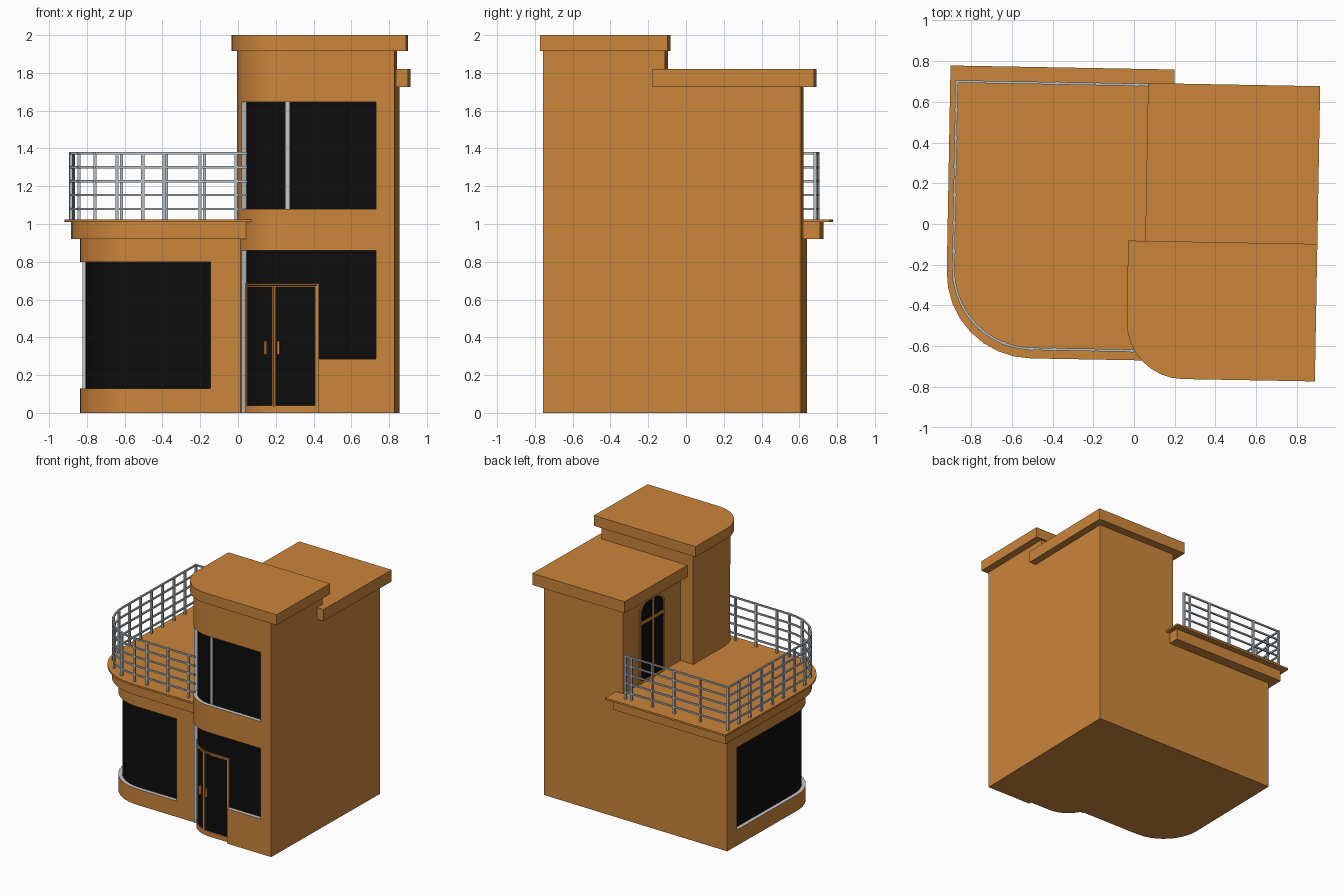
import bpy, bmesh, math
from mathutils import Matrix, Vector

if "Cube" in bpy.data.objects:
    bpy.data.objects.remove(bpy.data.objects["Cube"])

ROT = Matrix.Rotation(-0.018, 4, 'Z')      # whole house is turned slightly


def material(name, rgb):
    m = bpy.data.materials.new(name)
    m.diffuse_color = (*rgb, 1)
    m.use_nodes = True
    m.node_tree.nodes["Principled BSDF"].inputs["Base Color"].default_value = m.diffuse_color
    return m


ORANGE = material("orange render", (0.60, 0.235, 0.044))
GREY = material("pale grey reveal", (0.58, 0.58, 0.58))
STEEL = material("railing steel", (0.48, 0.52, 0.56))
BLACK = material("black glass", (0.004, 0.004, 0.004))


def finish(name, bm, *mats):
    bmesh.ops.recalc_face_normals(bm, faces=bm.faces[:])
    bm.transform(ROT)
    me = bpy.data.meshes.new(name)
    bm.to_mesh(me)
    bm.free()
    for m in mats:
        me.materials.append(m)
    ob = bpy.data.objects.new(name, me)
    bpy.context.collection.objects.link(ob)
    return ob


def prism(name, pts, vec, mat):
    """Extrude a closed 3D outline along vec."""
    bm = bmesh.new()
    a = [bm.verts.new(p) for p in pts]
    b = [bm.verts.new(Vector(p) + Vector(vec)) for p in pts]
    bm.faces.new(a)
    bm.faces.new(b)
    for i in range(len(a)):
        j = (i + 1) % len(a)
        bm.faces.new((a[i], a[j], b[j], b[i]))
    return finish(name, bm, mat)


def box(name, x0, x1, y0, y1, z0, z1, mat):
    pts = [(x0, y0, z0), (x1, y0, z0), (x1, y1, z0), (x0, y1, z0)]
    return prism(name, pts, (0, 0, z1 - z0), mat)


class Corner:
    """Plan line: down the left side, round the front-left corner, along the front."""

    def __init__(self, xl, yf, r, y0, x_end, seg=12):
        self.xl, self.yf, self.r, self.y0, self.seg = xl, yf, r, y0, seg
        self.x_end = x_end
        self.l1 = y0 - yf - r
        self.l2 = self.l1 + r * math.pi / 2
        self.end = self.at_x(x_end)

    def at_x(self, x):
        return self.l2 + x - self.xl - self.r

    def point(self, s, d):
        if s <= self.l1:
            return self.xl + d, self.y0 - s
        if s < self.l2:
            a = (s - self.l1) / self.r
            k = self.r - d
            return (self.xl + self.r - k * math.cos(a),
                    self.yf + self.r - k * math.sin(a))
        return self.xl + self.r + s - self.l2, self.yf + d

    def stops(self, s0, s1):
        mid = [self.l1 + (self.l2 - self.l1) * i / self.seg for i in range(self.seg + 1)]
        return [s0] + [s for s in mid if s0 + 1e-4 < s < s1 - 1e-4] + [s1]

    def slab(self, name, z0, z1, mat, d=0.0):
        pts = [self.point(s, d) for s in self.stops(0, self.end)] + [(self.x_end, self.y0)]
        return prism(name, [(x, y, z0) for x, y in pts], (0, 0, z1 - z0), mat)

    def band(self, name, s0, s1, z0, z1, d0, d1, mat, edge=None):
        """Curved strip from depth d0 to d1; window-side edges take the edge colour."""
        bm = bmesh.new()
        rings = []
        for s in self.stops(s0, s1):
            rings.append([bm.verts.new((*self.point(s, d), z))
                          for d, z in ((d0, z0), (d0, z1), (d1, z1), (d1, z0))])
        for a, b in zip(rings, rings[1:]):
            for i in range(4):
                j = (i + 1) % 4
                f = bm.faces.new((a[i], a[j], b[j], b[i]))
                f.material_index = int(i == 1 or i == 2 or (i == 3 and z0 > 0))
        bm.faces.new(rings[0]).material_index = int(s0 > 0)
        bm.faces.new(rings[-1]).material_index = int(s1 < self.end - 1e-4)
        return finish(name, bm, mat, edge or mat)


# ---- ground floor wing with wrap-round window
wing = Corner(-0.832, -0.585, 0.33, 0.625, 0.03)
core = [wing.point(s, 0.04) for s in wing.stops(0, wing.end)] + [(0.12, -0.545), (0.12, 0.625)]
prism("wing_core", [(x, y, 0) for x, y in core], (0, 0, 0.95), ORANGE)
w0, w1 = 0.125, wing.at_x(-0.135)
for name, s0, s1, z0, z1 in (("wing_base_wall", 0, wing.end, 0, 0.13),
                             ("wing_top_wall", 0, wing.end, 0.80, 0.95),
                             ("wing_back_pier", 0, w0, 0.13, 0.80),
                             ("wing_front_pier", w1, wing.end, 0.13, 0.80)):
    wing.band(name, s0, s1, z0, z1, 0, 0.042, ORANGE, GREY)
wing.band("wing_window", w0, w1, 0.13, 0.80, 0.03, 0.038, BLACK)

# ---- tower with curved corner
tower = Corner(0.003, -0.742, 0.26, -0.095, 0.843)
core = [tower.point(s, 0.04) for s in tower.stops(0, tower.end)] + [(0.843, -0.095)]
prism("tower_core", [(x, y, 0) for x, y in core], (0, 0, 1.93), ORANGE)
t0, t1, td = tower.l1 + 0.119, tower.at_x(0.745), tower.at_x(0.44)
for name, s0, s1, z0, z1 in (("tower_left_wall", 0, t0, 0, 1.93),
                             ("tower_right_pier", t1, tower.end, 0, 1.93),
                             ("tower_middle_wall", t0, t1, 0.86, 1.08),
                             ("tower_top_wall", t0, t1, 1.645, 1.93),
                             ("tower_low_wall", td, t1, 0, 0.285)):
    tower.band(name, s0, s1, z0, z1, 0, 0.042, ORANGE, GREY)
m0, m1 = tower.at_x(0.265), tower.at_x(0.285)
tower.band("upper_window_curved", t0, m0, 1.08, 1.645, 0.03, 0.038, BLACK)
tower.band("upper_window_flat", m1, t1, 1.08, 1.645, 0.03, 0.038, BLACK)
tower.band("upper_mullion", m0, m1, 1.08, 1.645, 0.033, 0.041, GREY)
tower.band("entrance_window", t0, t1, 0.285, 0.86, 0.03, 0.038, BLACK)
tower.band("entrance_glass_low", t0, td, 0.03, 0.285, 0.03, 0.038, BLACK)
tower.band("threshold", t0, td, 0, 0.032, 0.022, 0.04, ORANGE)


# ---- entrance doors: thin frames and handles
def door_leaf(name, s0, s1, z0, z1, w=0.009):
    for part, a, b, c, d in (("left", s0, s0 + w, z0, z1), ("right", s1 - w, s1, z0, z1),
                             ("bottom", s0, s1, z0, z0 + w), ("top", s0, s1, z1 - w, z1)):
        tower.band(name + "_" + part, a, b, c, d, 0.022, 0.034, ORANGE)


sm = 0.729
door_leaf("door_leaf_a", t0 + 0.004, sm - 0.002, 0.03, 0.675)
door_leaf("door_leaf_b", sm + 0.002, tower.at_x(0.43), 0.03, 0.675)
tower.band("door_head", t0, tower.at_x(0.436), 0.677, 0.685, 0.022, 0.034, ORANGE)
tower.band("door_post", tower.at_x(0.432), td, 0.03, 0.685, 0.025, 0.034, ORANGE)
for i, s in enumerate((0.681, 0.758)):
    tower.band("door_handle_%d" % i, s - 0.006, s + 0.006, 0.31, 0.38, 0.006, 0.031, ORANGE)

# ---- rear upper room and roofs
box("rear_room", 0.12, 0.843, -0.095, 0.625, 0, 1.74, ORANGE)
box("rear_roof", 0.057, 0.902, -0.165, 0.693, 1.725, 1.82, ORANGE)
Corner(-0.027, -0.757, 0.28, -0.082, 0.902, 8).slab("tower_roof", 1.915, 2.0, ORANGE)

# ---- terrace slab
Corner(-0.88, -0.635, 0.38, 0.712, 0.15, 8).slab("terrace_cornice", 0.92, 1.01, ORANGE)
Corner(-0.915, -0.669, 0.42, 0.762, 0.186, 8).slab("terrace_lip", 1.01, 1.025, ORANGE)


# ---- terrace door on the left wall of the rear room
def arched(name, x, depth, y0, y1, z0, z1, r, mat):
    pts = [(x, y0, z0), (x, y1, z0)]
    for cy, start in ((y1 - r, 0), (y0 + r, 90)):
        for i in range(7):
            a = math.radians(start + 15 * i)
            pts.append((x, cy + r * math.cos(a), z1 - r + r * math.sin(a)))
    prism(name, pts, (-depth, 0, 0), mat)


arched("terrace_door_frame", 0.122, 0.010, 0.115, 0.425, 1.02, 1.69, 0.10, ORANGE)
arched("terrace_door_glass", 0.113, 0.006, 0.135, 0.405, 1.05, 1.67, 0.08, BLACK)
box("terrace_door_mullion", 0.100, 0.112, 0.257, 0.283, 1.03, 1.67, ORANGE)
box("terrace_door_transom", 0.100, 0.112, 0.13, 0.41, 1.51, 1.535, ORANGE)

# ---- railing: five rails and posts round three sides
rail = Corner(-0.883, -0.622, 0.39, 0.684, 0.06, 10)
h = 0.006
for i, z in enumerate((1.08, 1.154, 1.227, 1.30, 1.374)):
    rail.band("rail_%d" % i, 0, rail.end, z - h, z + h, -h, h, STEEL)
    box("back_rail_%d" % i, -0.889, 0.06, 0.678, 0.690, z - h, z + h, STEEL)
spots = [(x, 0.684) for x in (-0.883, -0.63, -0.39, -0.19, 0.0, 0.055)]
n = round(rail.l2 / 0.145)
spots += [rail.point(rail.l2 * i / n, 0) for i in range(1, n + 1)]
spots += [(x, -0.622) for x in (-0.38, -0.19, 0.0)]
for i, (x, y) in enumerate(spots):
    box("rail_post_%d" % i, x - 0.008, x + 0.008, y - 0.008, y + 0.008, 1.02, 1.38, STEEL)

# ---- smooth the curved walls, keep edges sharp
for ob in bpy.context.collection.objects:
    ob.select_set(True)
    bpy.context.view_layer.objects.active = ob
bpy.ops.object.shade_smooth_by_angle(angle=math.radians(30))
